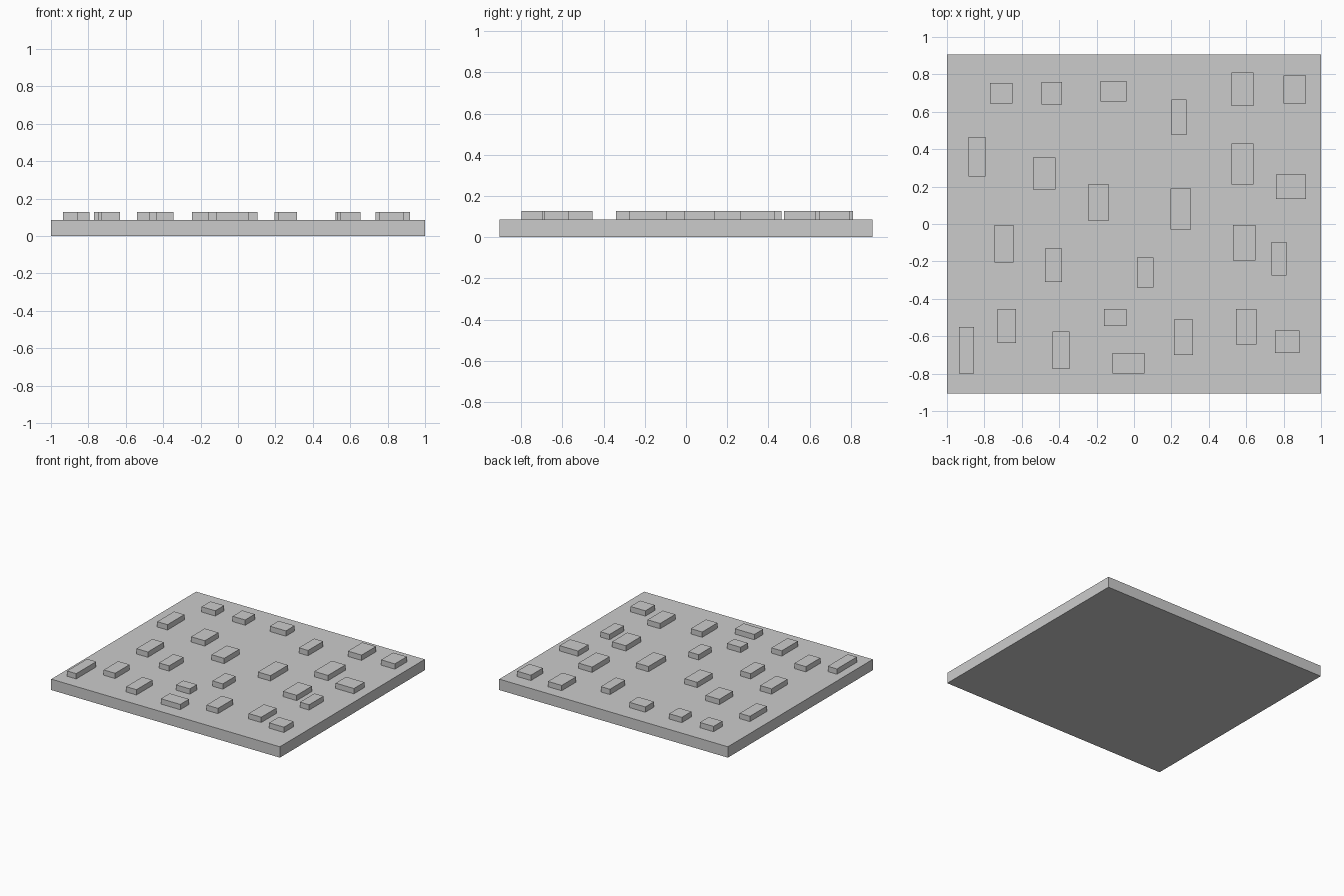
import bpy

default_cube = bpy.data.objects.get("Cube")
if default_cube:
    bpy.data.objects.remove(default_cube, do_unlink=True)

SLAB_TOP = 0.086
BLOCK_TOP = 0.128


def make_material(name, colour):
    material = bpy.data.materials.new(name)
    material.use_nodes = True
    material.diffuse_color = colour
    shader = material.node_tree.nodes["Principled BSDF"]
    shader.inputs["Base Color"].default_value = colour
    return material


def add_box(name, centre_x, centre_y, size_x, size_y, bottom, top, material):
    """Add a flat-faced box standing between two heights."""
    bpy.ops.mesh.primitive_cube_add(
        size=1, location=(centre_x, centre_y, (bottom + top) / 2))
    box = bpy.context.object
    box.name = name
    box.scale = (size_x, size_y, top - bottom)
    bpy.ops.object.transform_apply(location=False, rotation=False, scale=True)
    box.data.materials.append(material)
    return box


grey = make_material("plain grey", (0.6, 0.6, 0.6, 1))

# Base slab
add_box("base_slab", 0, 0, 2, 1.81, 0, SLAB_TOP, grey)

# Raised blocks by row: centre x, centre y, width, depth
block_rows = {
    "back": [
        (-.71, .7, .12, .11), (-.44, .7, .11, .12), (-.11, .71, .14, .11),
        (.24, .57, .08, .19), (.58, .72, .12, .18), (.86, .72, .12, .15),
    ],
    "upper_middle": [
        (-.84, .36, .09, .21), (-.48, .27, .12, .17), (-.19, .115, .11, .19),
        (.25, .08, .11, .22), (.58, .32, .12, .22), (.84, .2, .16, .13),
    ],
    "lower_middle": [
        (-.695, -.105, .1, .2), (-.43, -.22, .09, .18), (.06, -.26, .09, .16),
        (.59, -.1, .12, .19), (.775, -.185, .08, .18),
    ],
    "front": [
        (-.895, -.675, .08, .25), (-.68, -.545, .1, .18),
        (-.39, -.675, .09, .2), (-.1, -.5, .12, .09), (-.03, -.745, .17, .11),
        (.265, -.605, .1, .19), (.6, -.55, .11, .19), (.82, -.63, .13, .12),
    ],
}
for row_name, blocks in block_rows.items():
    for number, (x, y, width, depth) in enumerate(blocks, start=1):
        add_box(f"{row_name}_block_{number}", x, y, width, depth,
                SLAB_TOP, BLOCK_TOP, grey)
